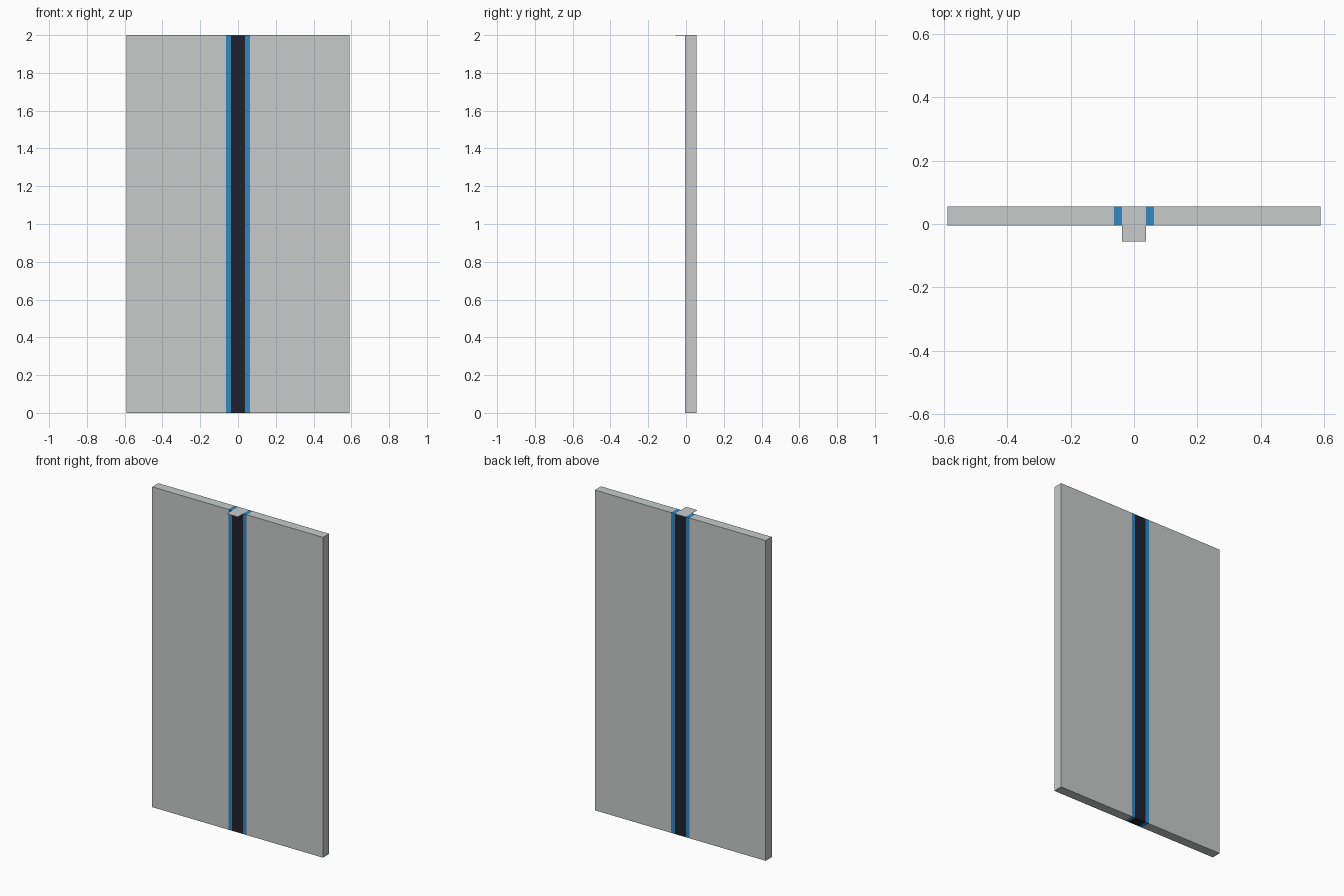
import bpy
import bmesh

if "Cube" in bpy.data.objects:
    bpy.data.objects.remove(bpy.data.objects["Cube"])


def material(name, rgb):
    m = bpy.data.materials.new(name)
    m.diffuse_color = (*rgb, 1.0)
    m.use_nodes = True
    m.node_tree.nodes["Principled BSDF"].inputs["Base Color"].default_value = m.diffuse_color
    return m


grey = material("light grey", (0.58, 0.60, 0.60))
blue = material("blue", (0.028, 0.25, 0.54))
black = material("near black", (0.0145, 0.016, 0.026))


def box(name, lo, hi, mat):
    """Axis-aligned box between two corners."""
    bm = bmesh.new()
    bmesh.ops.create_cube(bm, size=1)
    for v in bm.verts:
        v.co = [lo[i] + (v.co[i] + 0.5) * (hi[i] - lo[i]) for i in range(3)]
    me = bpy.data.meshes.new(name)
    bm.to_mesh(me)
    bm.free()
    me.materials.append(mat)
    ob = bpy.data.objects.new(name, me)
    bpy.context.collection.objects.link(ob)
    return ob


FRONT, BACK, TOP = -0.004, 0.056, 2.0
HALF, BLUE_X, POST_X = 0.59, 0.063, 0.038
CAP = 0.002

# wall panels and blue edge strips, mirrored about the centre post
for side, s in (("left", -1), ("right", 1)):
    for part, a, b, mat in (("panel", BLUE_X, HALF, grey),
                            ("edge_strip", POST_X, BLUE_X, blue)):
        x0, x1 = sorted((s * a, s * b))
        box(f"{side}_{part}", (x0, FRONT, 0), (x1, BACK, TOP), mat)

# dark centre post
box("centre_post", (-POST_X, FRONT, 0), (POST_X, BACK, TOP - CAP), black)

# thin cap plate overhanging the front
box("cap_plate", (-POST_X, -0.056, TOP - CAP), (POST_X, BACK, TOP), grey)
